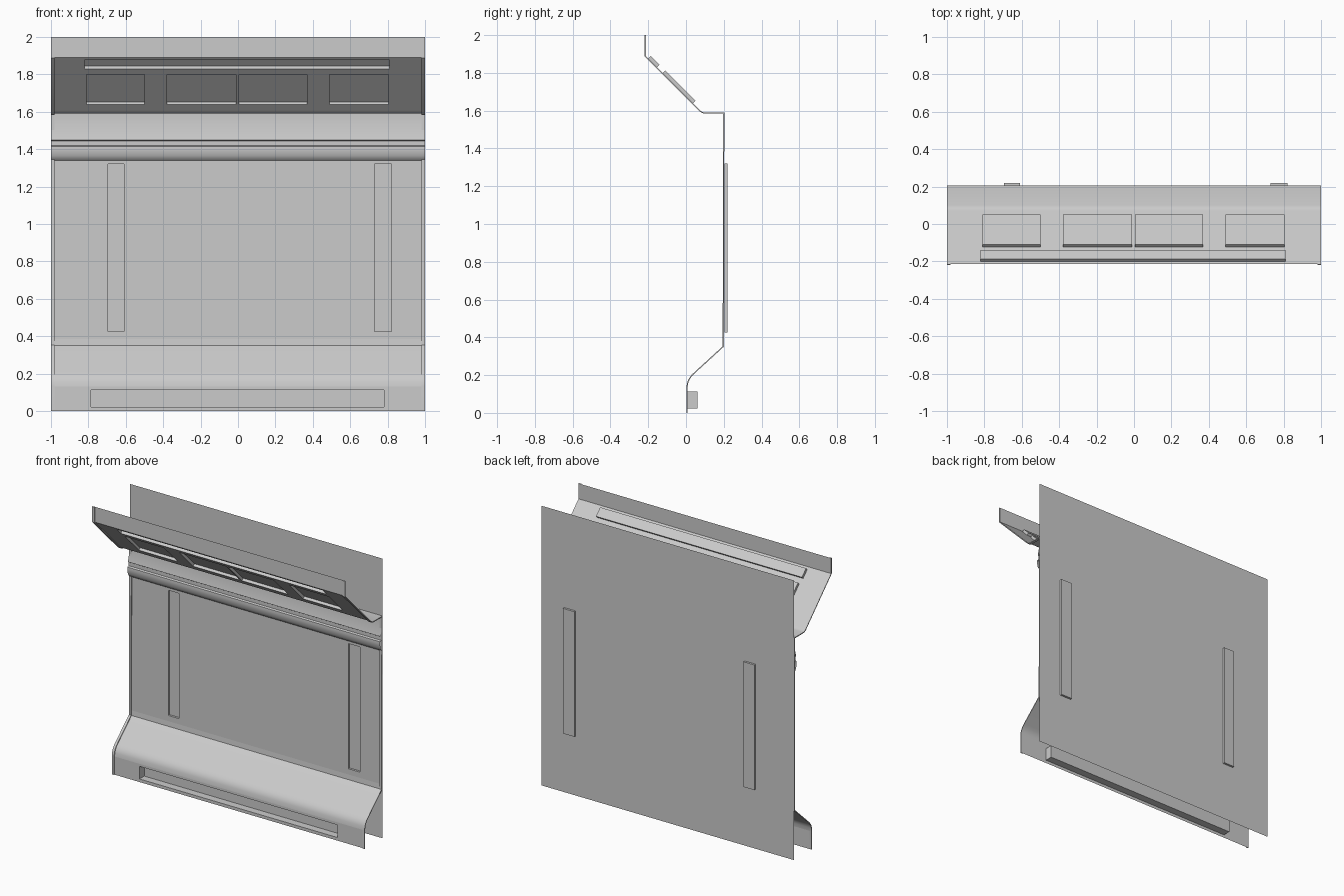
import bpy, bmesh, math
from mathutils import Vector

if "Cube" in bpy.data.objects:
    bpy.data.objects.remove(bpy.data.objects["Cube"])

WALL_Y = 0.205


def finish(bm, name):
    bmesh.ops.remove_doubles(bm, verts=bm.verts, dist=1e-5)
    bmesh.ops.dissolve_limit(bm, angle_limit=0.01, verts=bm.verts, edges=bm.edges)
    mesh = bpy.data.meshes.new(name)
    bm.to_mesh(mesh)
    bm.free()
    ob = bpy.data.objects.new(name, mesh)
    bpy.context.collection.objects.link(ob)
    bpy.ops.object.select_all(action='DESELECT')
    ob.select_set(True)
    bpy.context.view_layer.objects.active = ob
    bpy.ops.object.shade_smooth_by_angle(angle=math.radians(30))
    return ob


def sheet(name, profile, x0=-1, x1=1):
    """Thin sheet: (y, z) profile, listed top to bottom, swept along x."""
    bm = bmesh.new()
    rows = [[bm.verts.new((x, y, z)) for x in (x0, x1)] for y, z in profile]
    for a, b in zip(rows, rows[1:]):
        bm.faces.new((a[0], b[0], b[1], a[1]))
    return finish(bm, name)


def recessed_panel(name, top, bottom, depth, holes):
    """Flat sheet between two (y, z) lines; holes (x0, x1, z0, z1) become pockets."""
    a, b = Vector((0, *top)), Vector((0, *bottom))
    d = (b - a).normalized()
    back = Vector((0, -d.z, d.y)) * depth
    xs = sorted({-1, 1, *(v for h in holes for v in h[:2])})
    zs = sorted({a.z, b.z, *(v for h in holes for v in h[2:])})

    def pt(x, z, off=0):
        p = a.lerp(b, (a.z - z) / (a.z - b.z)) + back * off
        return (x, p.y, p.z)

    bm = bmesh.new()

    def quad(*pts):
        bm.faces.new([bm.verts.new(p) for p in pts])

    for x0, x1 in zip(xs, xs[1:]):
        for z0, z1 in zip(zs, zs[1:]):
            cx, cz = (x0 + x1) / 2, (z0 + z1) / 2
            if not any(h[0] < cx < h[1] and h[2] < cz < h[3] for h in holes):
                quad(pt(x0, z0), pt(x1, z0), pt(x1, z1), pt(x0, z1))
    for x0, x1, z0, z1 in holes:
        ring = [(x0, z0), (x1, z0), (x1, z1), (x0, z1)]
        quad(*(pt(*c, 1) for c in ring))
        for c, e in zip(ring, ring[1:] + ring[:1]):
            quad(pt(*e), pt(*c), pt(*c, 1), pt(*e, 1))
    return finish(bm, name)


def rim(name, profile, x0, x1, t):
    """Solid strip following the profile, thickened towards the room."""
    pts = [Vector(p) for p in profile]
    dirs = [(q - p).normalized() for p, q in zip(pts, pts[1:])]
    bm = bmesh.new()
    rows = []
    for i, p in enumerate(pts):
        d0, d1 = dirs[max(i - 1, 0)], dirs[min(i, len(dirs) - 1)]
        n0, n1 = Vector((d0.y, -d0.x)), Vector((d1.y, -d1.x))
        q = p + (n0 + n1) * (t / (1 + n0.dot(n1)))
        rows.append([bm.verts.new((x, *c)) for x, c in
                     ((x0, p), (x0, q), (x1, q), (x1, p))])
    for r, s in zip(rows, rows[1:]):
        for k in range(4):
            bm.faces.new((r[k], s[k], s[(k + 1) % 4], r[(k + 1) % 4]))
    bm.faces.new(rows[0])
    bm.faces.new(rows[-1][::-1])
    bmesh.ops.recalc_face_normals(bm, faces=bm.faces)
    return finish(bm, name)


# Back wall with two tall niches
recessed_panel("back_wall", (WALL_Y, 2), (WALL_Y, 0), 0.015,
               [(-0.695, -0.61, 0.425, 1.32), (0.73, 0.82, 0.425, 1.32)])

# Overhead canopy: upright lip, sloped panel with light pockets, ledge
lip_top, lip_bottom = (-0.213, 2.0), (-0.213, 1.89)
slope_end = (0.07, 1.607)
ledge = [slope_end, (0.078, 1.599), (0.088, 1.593), (0.1, 1.59), (WALL_Y, 1.59)]
sheet("canopy_lip", [lip_top, lip_bottom])
windows = [(x0, x1, 1.64, 1.80) for x0, x1 in
           ((-0.81, -0.50), (-0.38, -0.01), (0.005, 0.37), (0.49, 0.805))]
recessed_panel("canopy_panel", lip_bottom, slope_end, 0.019,
               windows + [(-0.82, 0.81, 1.83, 1.877)])
sheet("canopy_ledge", ledge)

# Shallow rounded rail below the canopy
sheet("wall_rail", [(0.202, 1.59), (0.202, 1.525), (0.184, 1.45), (0.192, 1.445),
                    (0.192, 1.42), (0.178, 1.415), (0.177, 1.40), (0.179, 1.385),
                    (0.184, 1.365), (0.192, 1.35), (0.203, 1.34)])

# Lower skirting: sloped, bent, then upright with a long light pocket
skirt = [(0.2, 0.35), (0.045, 0.208), (0.03, 0.193), (0.018, 0.175),
         (0.011, 0.155), (0.008, 0.13)]
sheet("skirting_slope", [(0.203, 0.385), *skirt])
recessed_panel("skirting_face", skirt[-1], (0.008, 0), 0.054,
               [(-0.785, 0.78, 0.022, 0.112)])

# Edge rims on both sides
outline = [lip_top, lip_bottom, *ledge[:-1], (0.203, 1.59), *skirt, (0.008, 0)]
for side, x0, x1 in (("left", -1, -0.982), ("right", 0.982, 1)):
    rim("edge_rim_" + side, outline, x0, x1, 0.006)
